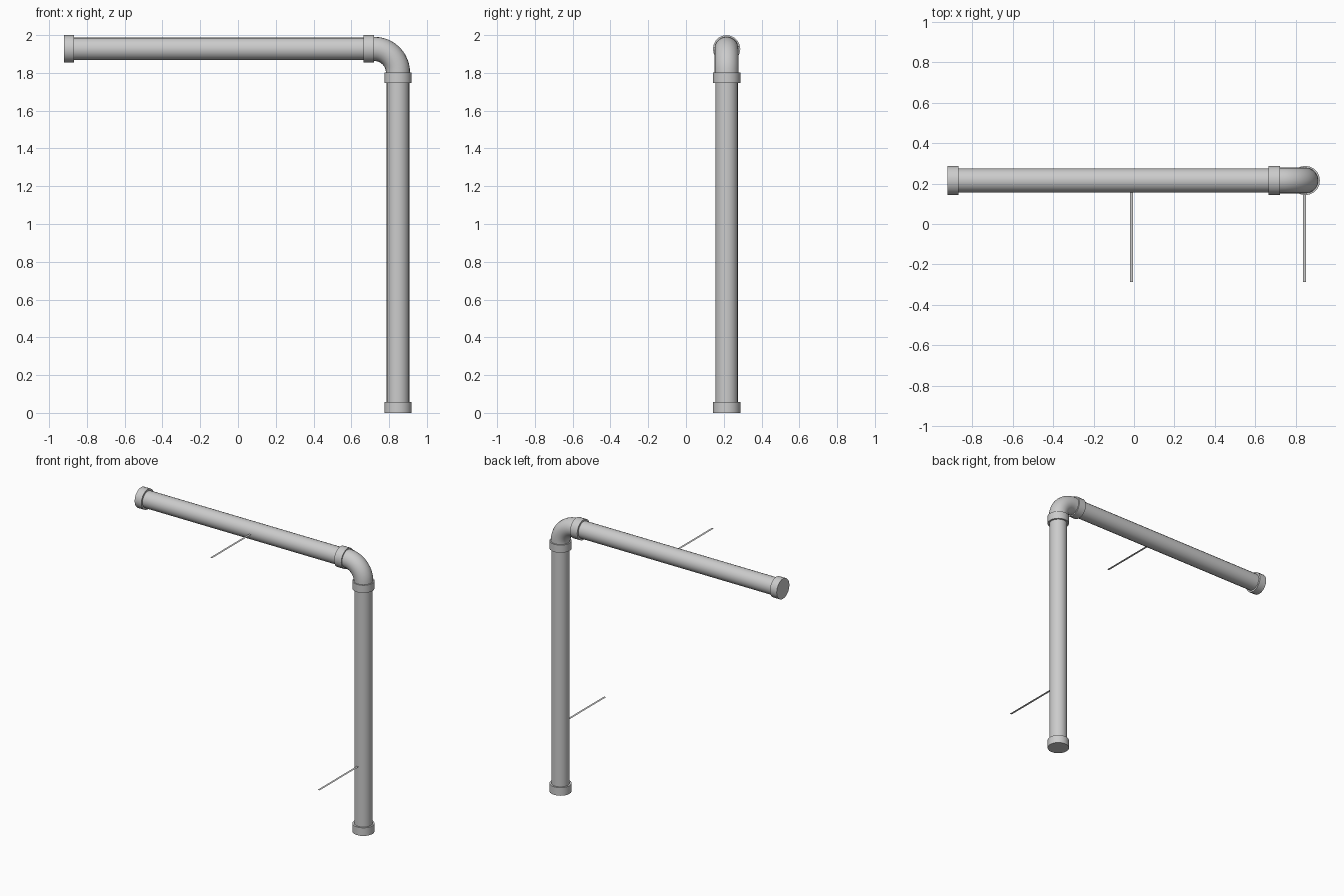
import bpy, bmesh, math
from mathutils import Vector

if "Cube" in bpy.data.objects:
    bpy.data.objects.remove(bpy.data.objects["Cube"])

SIDES = 20
Y = 0.215                 # shared pipe plane
X_POST, Z_BAR = 0.847, 1.927
R_PIPE, R_COLLAR, R_ELBOW = 0.06, 0.0725, 0.064
BEND = 0.126


def finish(name, bm, smooth=True):
    bmesh.ops.recalc_face_normals(bm, faces=bm.faces)
    mesh = bpy.data.meshes.new(name)
    bm.to_mesh(mesh)
    bm.free()
    ob = bpy.data.objects.new(name, mesh)
    bpy.context.collection.objects.link(ob)
    if smooth:
        bpy.ops.object.select_all(action='DESELECT')
        bpy.context.view_layer.objects.active = ob
        ob.select_set(True)
        bpy.ops.object.shade_smooth_by_angle(angle=math.radians(40))
    return ob


def tube(name, stations, radius):
    """Capped round tube in the xz plane; stations are (x, z, direction angle)."""
    bm = bmesh.new()
    rings = []
    for x, z, a in stations:
        across = Vector((-math.sin(a), 0, math.cos(a)))
        ring = []
        for i in range(SIDES):
            t = math.tau * i / SIDES
            p = Vector((x, Y, z)) + radius * (math.cos(t) * across + math.sin(t) * Vector((0, 1, 0)))
            ring.append(bm.verts.new(p))
        rings.append(ring)
    for r0, r1 in zip(rings, rings[1:]):
        for i in range(SIDES):
            j = (i + 1) % SIDES
            bm.faces.new((r0[i], r0[j], r1[j], r1[i]))
    bm.faces.new(rings[0])
    bm.faces.new(rings[-1])
    return finish(name, bm)


def level(name, x0, x1, r):
    return tube(name, [(x0, Z_BAR, 0), (x1, Z_BAR, 0)], r)


def upright(name, z0, z1, r):
    return tube(name, [(X_POST, z0, math.pi / 2), (X_POST, z1, math.pi / 2)], r)


def strip(name, x, z):
    """Flat thin strip reaching forward from a pipe."""
    bm = bmesh.new()
    w = 0.008
    bm.faces.new([bm.verts.new(p) for p in (
        (x - w, -0.287, z), (x + w, -0.287, z), (x + w, Y - 0.05, z), (x - w, Y - 0.05, z))])
    return finish(name, bm, smooth=False)


# straight pipes
level("horizontal_pipe", -0.91, 0.70, R_PIPE)
upright("vertical_pipe", 0.01, 1.78, R_PIPE)

# collars at the pipe ends and beside the elbow
level("end_collar", -0.922, -0.868, R_COLLAR)
level("elbow_collar_horizontal", 0.664, X_POST - BEND, R_COLLAR)
upright("foot_collar", 0.0, 0.058, R_COLLAR)
upright("elbow_collar_vertical", 1.746, Z_BAR - BEND, R_COLLAR)

# quarter-turn elbow
steps = 12
cx, cz = X_POST - BEND, Z_BAR - BEND
arc = []
for k in range(steps + 1):
    a = math.pi / 2 * k / steps
    arc.append((cx + BEND * math.sin(a), cz + BEND * math.cos(a), -a))
tube("elbow", arc, R_ELBOW)

# flat pointer strips
strip("upper_strip", -0.012, Z_BAR)
strip("lower_strip", 0.843, 0.487)
